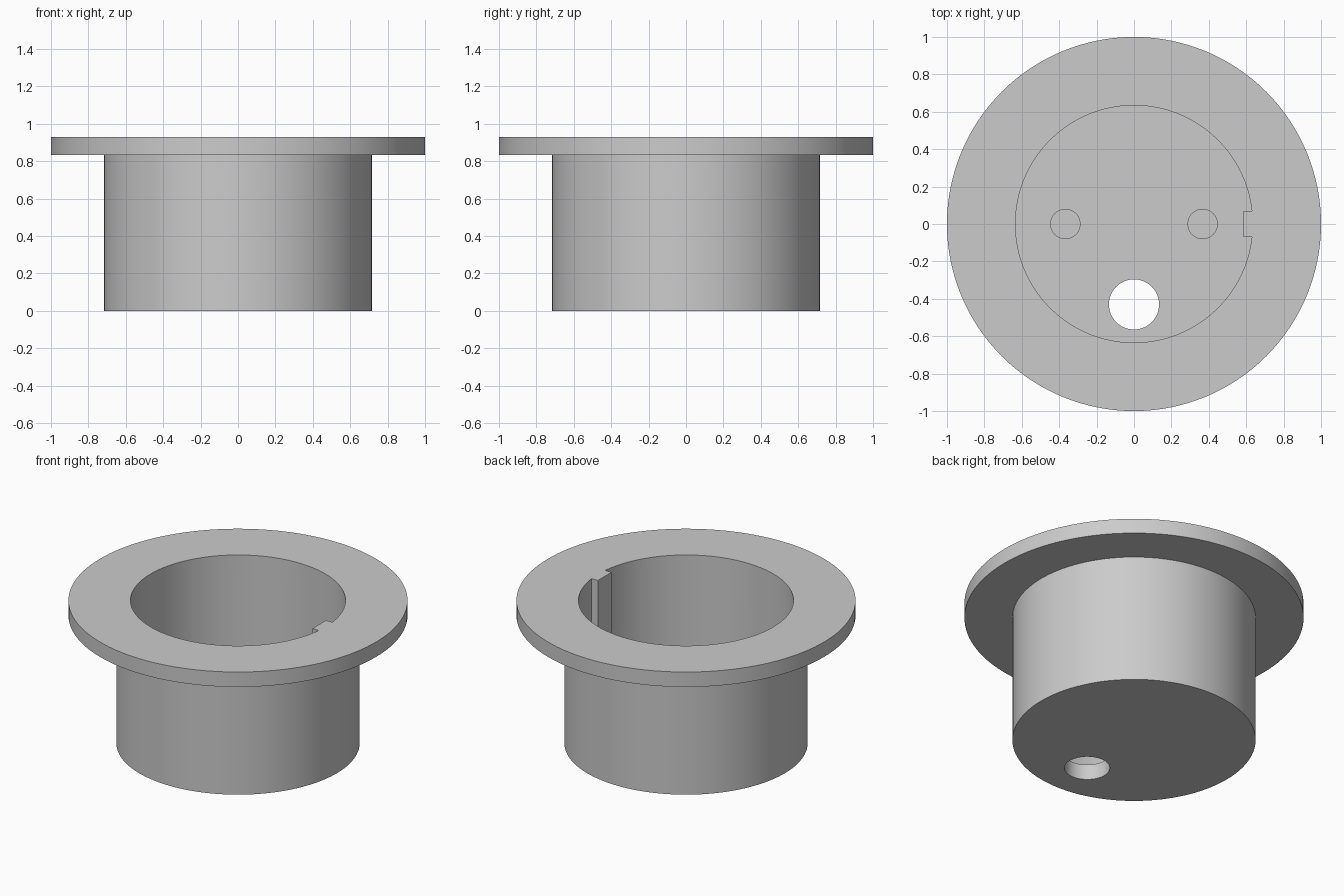
import bpy
import bmesh
import math

SEGMENTS = 128
TOP, FLANGE_BOTTOM, FLOOR_TOP = 0.93, 0.833, 0.10
BODY_R, BORE_R = 0.717, 0.634
KEY_X, KEY_HALF = 0.585, 0.07

if "Cube" in bpy.data.objects:
    bpy.data.objects.remove(bpy.data.objects["Cube"])

grey = bpy.data.materials.new("light_grey")
grey.use_nodes = True
colour = (0.6, 0.6, 0.6, 1)
grey.diffuse_color = colour
grey.node_tree.nodes["Principled BSDF"].inputs["Base Color"].default_value = colour


def circle(radius, n=SEGMENTS, start=0.0, end=math.tau):
    step = (end - start) / n
    return [(radius * math.cos(start + i * step), radius * math.sin(start + i * step))
            for i in range(n)]


def make_object(name, bm):
    bmesh.ops.recalc_face_normals(bm, faces=bm.faces)
    mesh = bpy.data.meshes.new(name)
    bm.to_mesh(mesh)
    bm.free()
    mesh.materials.append(grey)
    obj = bpy.data.objects.new(name, mesh)
    bpy.context.collection.objects.link(obj)
    return obj


def prism(name, outline, bottom, top, centre=(0, 0)):
    """Extrude a flat outline straight up."""
    bm = bmesh.new()
    base = bm.faces.new([bm.verts.new((x + centre[0], y + centre[1], bottom))
                         for x, y in outline])
    risen = bmesh.ops.extrude_face_region(bm, geom=[base], use_keep_orig=True)["geom"]
    verts = [v for v in risen if isinstance(v, bmesh.types.BMVert)]
    bmesh.ops.translate(bm, verts=verts, vec=(0, 0, top - bottom))
    return make_object(name, bm)


def lathe(name, profile):
    """Spin a radius/height profile about the z axis."""
    bm = bmesh.new()
    verts = [bm.verts.new((r, 0, z)) for r, z in profile]
    edges = [bm.edges.new(pair) for pair in zip(verts, verts[1:])]
    bmesh.ops.spin(bm, geom=verts + edges, cent=(0, 0, 0), axis=(0, 0, 1),
                   angle=math.tau, steps=SEGMENTS)
    bmesh.ops.remove_doubles(bm, verts=bm.verts, dist=1e-5)
    return make_object(name, bm)


def select_only(obj):
    bpy.ops.object.select_all(action='DESELECT')
    obj.select_set(True)
    bpy.context.view_layer.objects.active = obj


def cut(target, cutter):
    cutter.hide_render = True
    mod = target.modifiers.new("cut", 'BOOLEAN')
    mod.operation = 'DIFFERENCE'
    mod.solver = 'EXACT'
    mod.object = cutter
    select_only(target)
    bpy.ops.object.modifier_apply(modifier=mod.name)
    bpy.data.objects.remove(cutter)


# Flanged cup, solid at first
cup = lathe("flanged_cup", [(0, 0), (BODY_R, 0), (BODY_R, FLANGE_BOTTOM),
                            (1, FLANGE_BOTTOM), (1, TOP), (0, TOP)])

# Bore whose outline leaves a locating key on the +x wall
gap = math.asin(KEY_HALF / BORE_R)
bore_outline = circle(BORE_R, SEGMENTS, gap, math.tau - gap)
bore_outline += [(BORE_R * math.cos(gap), -KEY_HALF), (KEY_X, -KEY_HALF), (KEY_X, KEY_HALF)]
cut(cup, prism("bore_cutter", bore_outline, FLOOR_TOP, TOP + 0.1))

# Round opening through the floor near the front
cut(cup, prism("floor_hole_cutter", circle(0.134, 64), -0.1, FLOOR_TOP + 0.1, (0, -0.43)))

# Two short pegs standing on the floor
pegs = [prism(f"{side}_peg", circle(0.081, 48), FLOOR_TOP - 0.02, FLOOR_TOP + 0.12, (x, 0))
        for side, x in (("left", 0.367), ("right", -0.367))]

for part in [cup] + pegs:
    select_only(part)
    bpy.ops.object.shade_smooth_by_angle(angle=math.radians(30))
